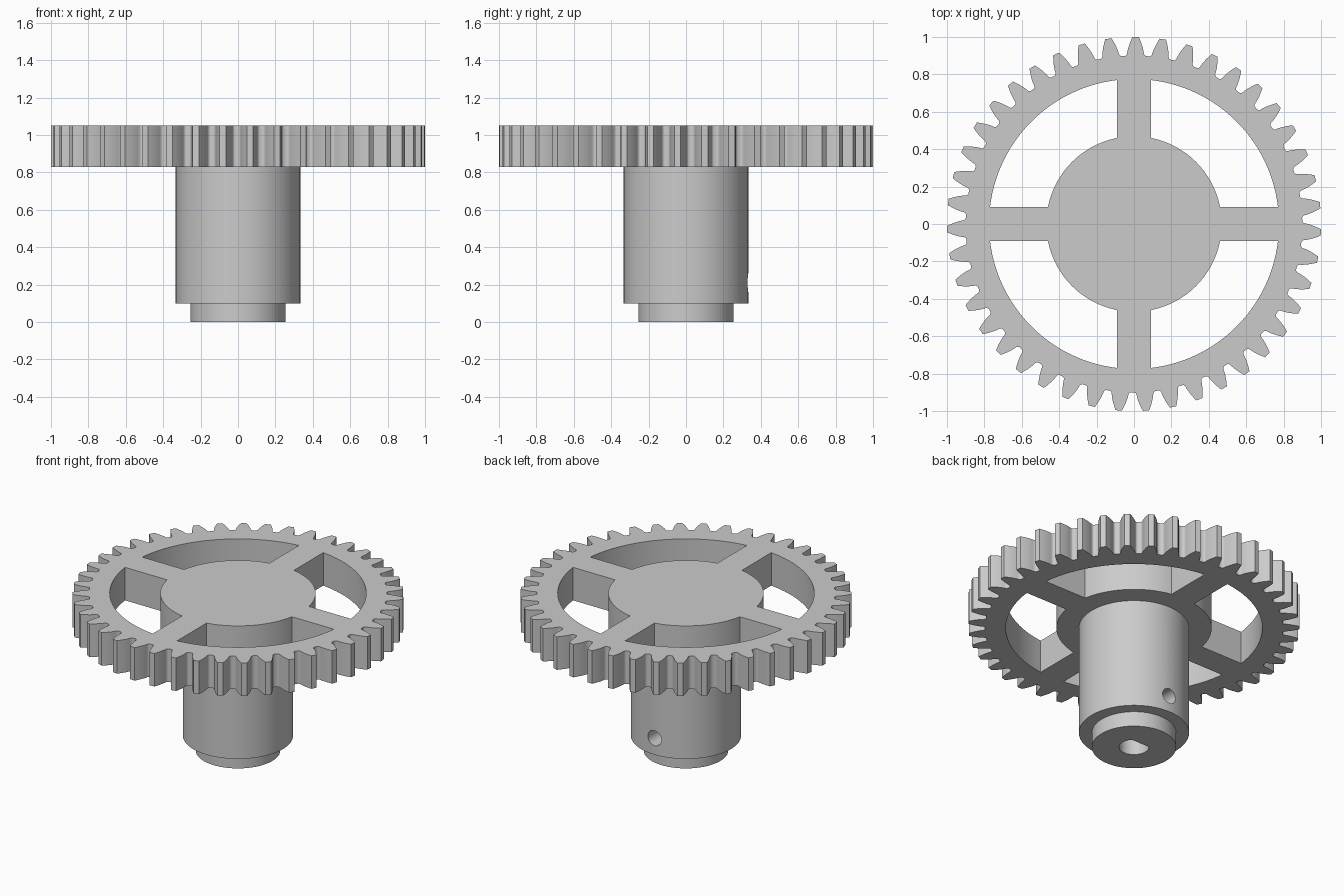
import bpy, bmesh
from math import pi, sin, cos, tan, acos, asin, radians, sqrt

cube = bpy.data.objects.get("Cube")
if cube:
    bpy.data.objects.remove(cube, do_unlink=True)

grey = bpy.data.materials.new("plain grey")
grey.use_nodes = True
grey.diffuse_color = (0.6, 0.6, 0.6, 1)
grey.node_tree.nodes["Principled BSDF"].inputs["Base Color"].default_value = (0.6, 0.6, 0.6, 1)


def polar(r, a):
    return (r * cos(a), r * sin(a))


def arc(r, a0, a1, n):
    return [polar(r, a0 + (a1 - a0) * i / n) for i in range(n + 1)]


def circle(r, n=96):
    return arc(r, 0, 2 * pi, n)[:-1]


def prism(name, loops, z0, z1):
    """Extrude a filled outline (inner loops become holes) from z0 to z1."""
    curve = bpy.data.curves.new(name, "CURVE")
    curve.dimensions = "2D"
    curve.fill_mode = "BOTH"
    curve.extrude = (z1 - z0) / 2
    for pts in loops:
        spline = curve.splines.new("POLY")
        spline.points.add(len(pts) - 1)
        for p, (x, y) in zip(spline.points, pts):
            p.co = (x, y, 0, 1)
        spline.use_cyclic_u = True
    temp = bpy.data.objects.new(name + " outline", curve)
    bpy.context.collection.objects.link(temp)
    mesh = bpy.data.meshes.new_from_object(temp.evaluated_get(bpy.context.evaluated_depsgraph_get()))
    bpy.data.objects.remove(temp, do_unlink=True)
    bm = bmesh.new()
    bm.from_mesh(mesh)
    bmesh.ops.remove_doubles(bm, verts=bm.verts, dist=1e-5)
    bmesh.ops.translate(bm, verts=bm.verts, vec=(0, 0, (z0 + z1) / 2))
    bmesh.ops.recalc_face_normals(bm, faces=bm.faces)
    bm.to_mesh(mesh)
    bm.free()
    mesh.materials.clear()
    mesh.materials.append(grey)
    obj = bpy.data.objects.new(name, mesh)
    bpy.context.collection.objects.link(obj)
    return obj


def cut(obj, cutter):
    mod = obj.modifiers.new("cut", "BOOLEAN")
    mod.operation = "DIFFERENCE"
    mod.solver = "EXACT"
    mod.object = cutter
    bpy.context.view_layer.objects.active = obj
    bpy.ops.object.modifier_apply(modifier=mod.name)


# Involute tooth outline
TEETH = 43
PITCH_R = TEETH / (TEETH + 2)
ROOT_R = 0.9
BASE_R = PITCH_R * cos(radians(20))
START = radians(-2.6)


def involute(a):
    return tan(a) - a


def half_angle(r):
    a = acos(min(1, BASE_R / r))
    return pi / (2 * TEETH) + involute(radians(20)) - involute(a)


flank = [(ROOT_R, half_angle(ROOT_R) + 0.011), (ROOT_R + 0.003, half_angle(ROOT_R) + 0.004)]
flank += [(r, half_angle(r)) for r in (0.91, 0.925, 0.94, 0.955, 0.97, 0.985, 1.0)]
outline = []
for i in range(TEETH):
    mid = START + 2 * pi * i / TEETH
    outline += [polar(r, mid - h) for r, h in flank]
    outline += [polar(r, mid + h) for r, h in reversed(flank)]

# Four windows leave a rim, a hub disc and cross spokes
RIM_R, HUB_R, SPOKE = 0.775, 0.469, 0.09
windows = []
for q in range(4):
    t = q * pi / 2
    a, b = asin(SPOKE / RIM_R), asin(SPOKE / HUB_R)
    windows.append(arc(RIM_R, t + a, t + pi / 2 - a, 28) + arc(HUB_R, t + pi / 2 - b, t + b, 24))

gear = prism("gear_wheel", [outline] + windows, 0.83, 1.05)

# Shaft sleeve and the narrower step under it
sleeve = prism("shaft_sleeve", [circle(0.333)], 0.1, 0.86)
step = prism("shaft_step", [circle(0.255)], 0.0, 0.1)

# D-shaped bore with its flat towards the back
FLAT = 0.06
t = asin(FLAT / 0.09)
bore = prism("bore_cutter", [arc(0.09, pi - t, 2 * pi + t, 40)], -0.1, 0.7)
cut(sleeve, bore)
cut(step, bore)

# Set screw hole from the back into the bore
bpy.ops.mesh.primitive_cylinder_add(vertices=32, radius=0.05, depth=0.5,
                                    location=(0, 0.27, 0.21), rotation=(pi / 2, 0, 0))
screw = bpy.context.object
screw.name = "screw_hole_cutter"
screw.data.materials.append(grey)
cut(sleeve, screw)

for cutter in (bore, screw):
    bpy.data.objects.remove(cutter, do_unlink=True)

# Smooth the round walls and keep the edges sharp
bpy.ops.object.select_all(action="DESELECT")
for obj in (gear, sleeve, step):
    obj.select_set(True)
bpy.context.view_layer.objects.active = gear
bpy.ops.object.shade_smooth_by_angle(angle=radians(30))
